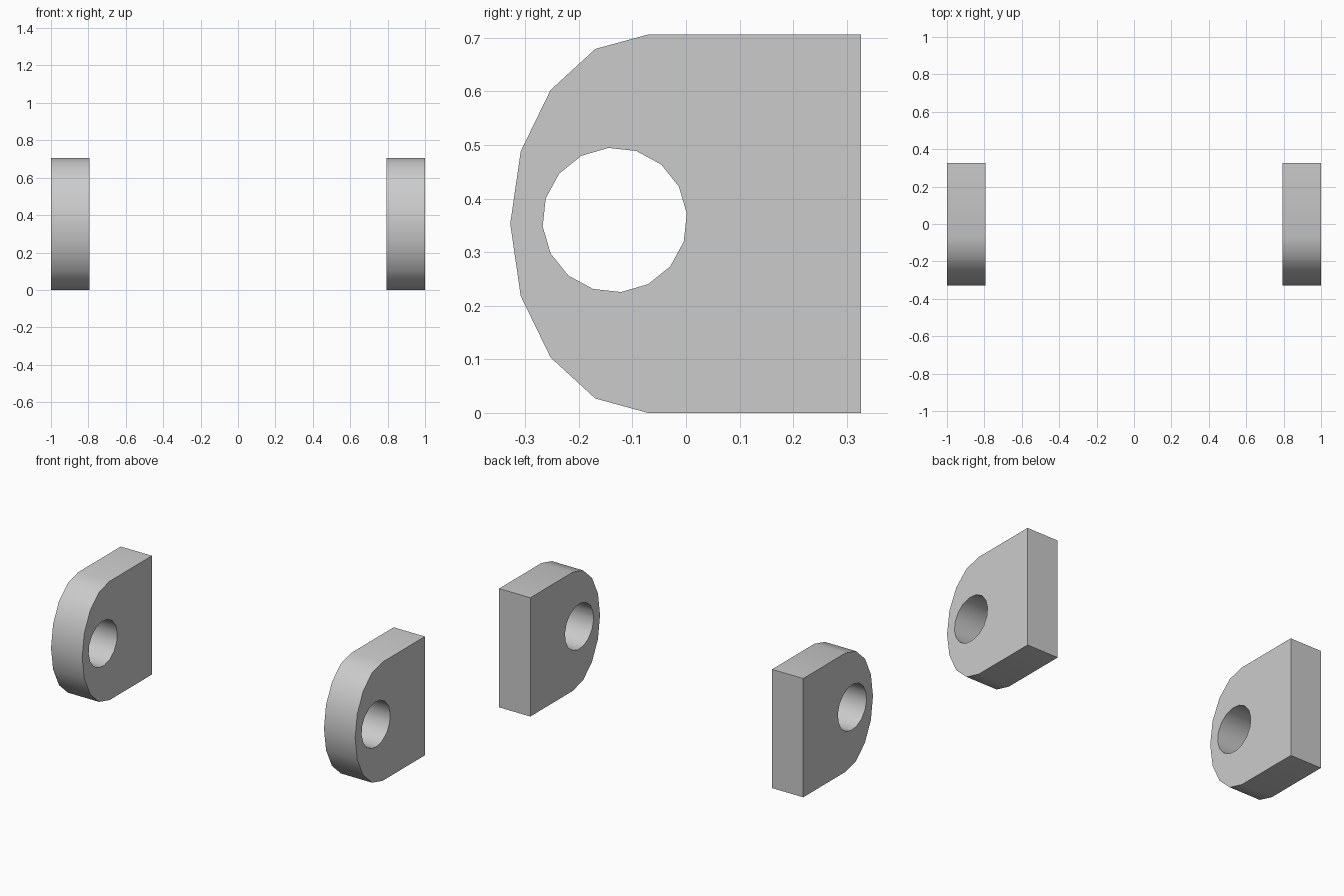
import bpy, bmesh
from math import cos, sin, pi, radians

if "Cube" in bpy.data.objects:
    bpy.data.objects.remove(bpy.data.objects["Cube"])

HEIGHT, BACK, THICK = 0.706, 0.327, 0.205
MID = HEIGHT / 2

# Outline: flat back, half-ellipse front in eight segments
outline = [(BACK, 0), (BACK, HEIGHT)]
for i in range(9):
    a = pi / 2 + i * pi / 8
    outline.append((-0.071 + 0.257 * cos(a), MID + MID * sin(a)))

# Sixteen-sided pin hole
hole = []
for i in range(16):
    a = radians(5.1 + 22.5 * i)
    hole.append((-0.133 + 0.135 * cos(a), 0.360 + 0.135 * sin(a)))


def add_loop(bm, points):
    verts = [bm.verts.new((-THICK / 2, y, z)) for y, z in points]
    return [bm.edges.new((verts[i - 1], verts[i])) for i in range(len(verts))]


# Lug plate: fill between the loops, then extrude along x
bm = bmesh.new()
edges = add_loop(bm, outline) + add_loop(bm, hole)
bmesh.ops.triangle_fill(bm, use_beauty=True, edges=edges)
result = bmesh.ops.extrude_face_region(bm, geom=bm.faces[:], use_keep_orig=True)
moved = [g for g in result["geom"] if isinstance(g, bmesh.types.BMVert)]
bmesh.ops.translate(bm, verts=moved, vec=(THICK, 0, 0))
bmesh.ops.recalc_face_normals(bm, faces=bm.faces[:])
mesh = bpy.data.meshes.new("lug_plate")
bm.to_mesh(mesh)
bm.free()

# Matching lugs on both sides
for name, side in (("left_lug", -1), ("right_lug", 1)):
    lug = bpy.data.objects.new(name, mesh)
    lug.location.x = side * (1 - THICK / 2)
    bpy.context.collection.objects.link(lug)

lug.select_set(True)
bpy.context.view_layer.objects.active = lug
bpy.ops.object.shade_smooth_by_angle(angle=radians(30))
